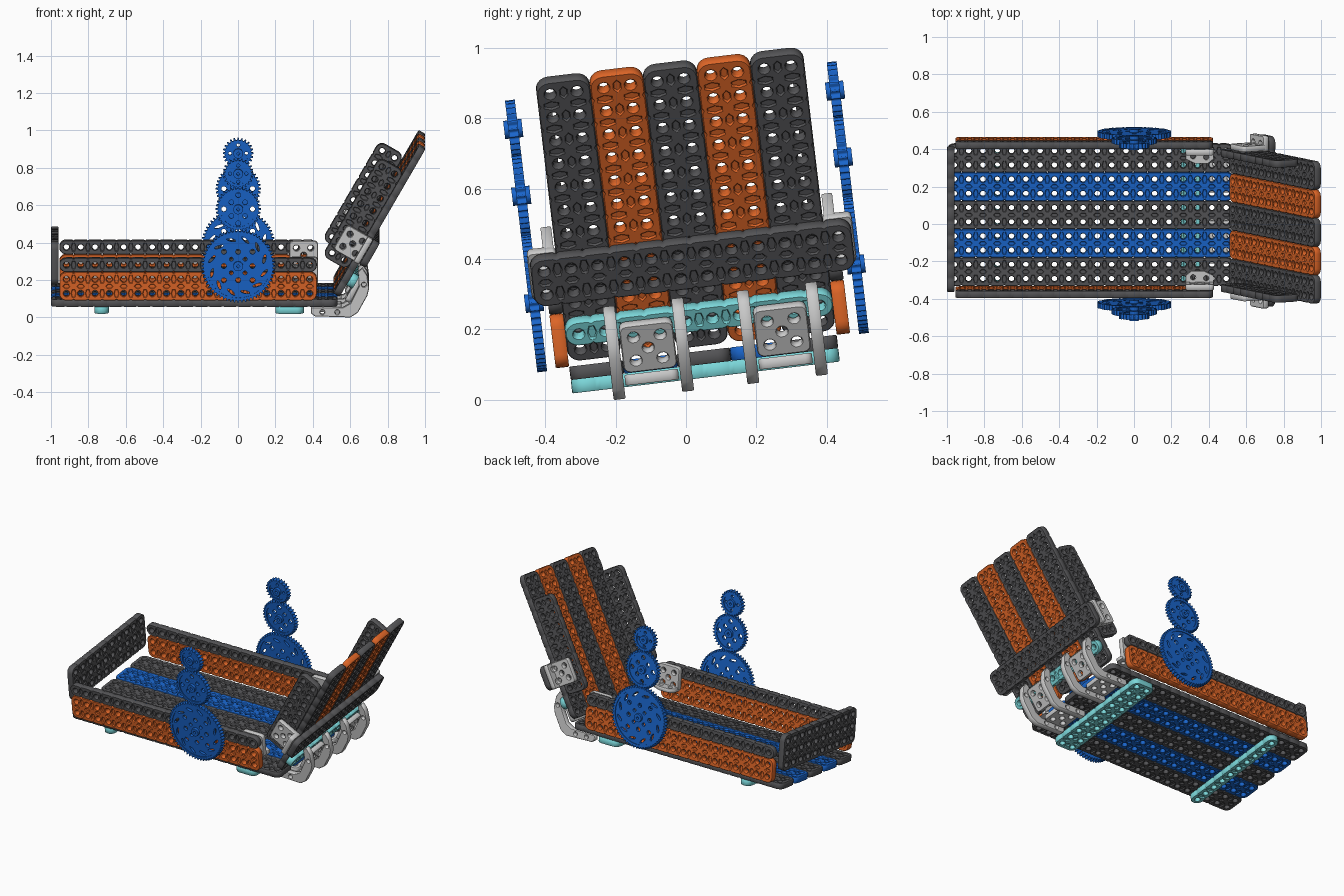
import bpy, bmesh
from math import pi, sin, cos, radians
from mathutils import Vector, Matrix

if "Cube" in bpy.data.objects:
    bpy.data.objects.remove(bpy.data.objects["Cube"])

P = 0.0765            # hole pitch
H = P / 4             # half thickness of a beam
C = 0.053             # centre line of the body across its width
TILT = Matrix.Rotation(radians(6.8), 4, 'X')   # whole model leans sideways
COLS = {'dark': (0.09, 0.09, 0.095, 1), 'orange': (0.72, 0.13, 0.02, 1),
        'blue': (0.01, 0.13, 0.6, 1), 'teal': (0.2, 0.68, 0.7, 1)}
mats = {}
for k, c in COLS.items():
    mats[k] = bpy.data.materials.new(k)
    mats[k].diffuse_color = c
parts, cache = [], {}


def ring(cx, cy, rx, ry=None, n=10, rot=0.0):
    ry = ry or rx
    out = []
    for i in range(n):
        a = 2 * pi * i / n
        x, y = rx * cos(a), ry * sin(a)
        out.append((cx + x * cos(rot) - y * sin(rot), cy + x * sin(rot) + y * cos(rot)))
    return out


def slab(bm, loops, half, bevel=0.0):
    """Extrude filled 2D loops (inner loops become holes) into bm."""
    cu = bpy.data.curves.new('tmp', 'CURVE')
    cu.dimensions, cu.fill_mode = '2D', 'BOTH'
    cu.extrude, cu.bevel_depth, cu.bevel_resolution = half - bevel, bevel, 0
    cu.offset = -bevel
    for lp in loops:
        s = cu.splines.new('POLY')
        s.points.add(len(lp) - 1)
        for pt, (x, y) in zip(s.points, lp):
            pt.co = (x, y, 0, 1)
        s.use_cyclic_u = True
    ob = bpy.data.objects.new('tmp', cu)
    bpy.context.collection.objects.link(ob)
    bpy.context.view_layer.update()
    me = bpy.data.meshes.new_from_object(ob.evaluated_get(bpy.context.evaluated_depsgraph_get()))
    bm.from_mesh(me)
    bpy.data.objects.remove(ob)
    bpy.data.curves.remove(cu)
    bpy.data.meshes.remove(me)


def finish(bm, name, col):
    bmesh.ops.remove_doubles(bm, verts=bm.verts, dist=1e-5)
    bmesh.ops.recalc_face_normals(bm, faces=bm.faces)
    me = bpy.data.meshes.new(name)
    bm.to_mesh(me)
    bm.free()
    if col in mats:
        me.materials.append(mats[col])
    return me


def outline(nx, ny):
    """Rounded bar outline with small nicks at each pitch along the long sides."""
    hx, hy, r = nx * P / 2, ny * P / 2, P * 0.48
    pts = []
    for sx, sy, a0 in ((1, 1, 0), (-1, 1, 90), (-1, -1, 180), (1, -1, 270)):
        for k in range(6):
            a = radians(a0 + 18 * k)
            pts.append((sx * (hx - r) + r * cos(a), sy * (hy - r) + r * sin(a)))
        if a0 in (0, 180):
            for i in range(1, nx):
                x = (hx - i * P) * sx
                pts += [(x + sx * .009, sy * hy), (x, sy * (hy - .005)), (x - sx * .009, sy * hy)]
    return pts


def beam_mesh(nx, ny, col):
    key = (nx, ny, col)
    if key not in cache:
        xs = [(i - (nx - 1) / 2) * P for i in range(nx)]
        ys = [(j - (ny - 1) / 2) * P for j in range(ny)]
        holes = [ring(x, y, .0155) for x in xs for y in ys]
        pockets = [ring(x + P / 2, y, .011, .022, 6, 0) for x in xs[:-1] for y in ys]
        pockets += [ring(x, y + P / 2, .017, .010, 6) for x in xs for y in ys[:-1]]
        bm = bmesh.new()
        slab(bm, [outline(nx, ny)] + holes + pockets, H, .003)      # ribbed skin
        core = [(x * .995, y * .96) for x, y in outline(nx, ny)]
        slab(bm, [core] + holes, H * .6)                            # inner web
        cache[key] = finish(bm, 'beam', col)
    return cache[key]


def place(me, name, pos, ax=(1, 0, 0), ay=(0, 1, 0)):
    ax, ay = Vector(ax).normalized(), Vector(ay).normalized()
    az = ax.cross(ay)
    m = Matrix((ax, ay, az)).transposed().to_4x4()
    m.translation = Vector(pos)
    ob = bpy.data.objects.new(name, me)
    ob.matrix_world = TILT @ m
    bpy.context.collection.objects.link(ob)
    parts.append(ob)
    return ob


def beam(name, nx, ny, col, pos, ax=(1, 0, 0), ay=(0, 1, 0)):
    return place(beam_mesh(nx, ny, col), name, pos, ax, ay)


X, Y, Z = (1, 0, 0), (0, 1, 0), (0, 0, 1)
FLOOR = 0.114

# floor planks and the cross bars underneath
for i in range(5):
    beam('floor_plank', 20, 2, ('dark', 'blue')[i % 2], (-.235, C + (i - 2) * 2 * P, FLOOR))
beam('floor_bar_narrow', 10, 1, 'teal', (-.73, C, FLOOR - 2 * H), Y, X)
beam('floor_bar_wide', 10, 2, 'teal', (.275, C, FLOOR - 2 * H), Y, X)

# side walls and end wall
for s in (-1, 1):
    v = C + s * (5 * P + H)
    beam('side_wall', 18, 2, 'orange', (-.268, v, FLOOR + H + P), X, Z)
    beam('side_rail', 18, 1, 'dark', (-.268, v, FLOOR + H + 2.5 * P), X, Z)
beam('end_wall', 10, 3, 'dark', (-1 + H, C, .325), Y, Z)

# tailgate: coordinates t along the slope, n out of its outer face
D, N = Vector((.5, 0, .866)), Vector((.866, 0, -.5))


def gate(t, v, n):
    return Vector((.524, C + v, .155)) + D * t + N * n


for i in range(5):
    beam('gate_plank', 12, 2, ('dark', 'orange')[i % 2], gate(6 * P, (i - 2) * 2 * P, 0), D, Y)
beam('gate_crossbar', 12, 2, 'dark', gate(.289, 0, 2 * H), Y, D)
beam('gate_bar', 10, 1, 'teal', gate(.11, 0, 2 * H), Y, D)
for s in (-1, 1):
    beam('gate_side', 8, 2, 'dark', gate(.455, s * (5 * P - H), -H - P), D, N)


# pale connector brackets
def simple(name, loops, half, bevel=0.0, col=None):
    bm = bmesh.new()
    slab(bm, loops, half, bevel)
    return finish(bm, name, col)


q = P / 2
five = [ring(a * q, b * q, .0155) for a, b in ((-1, -1), (-1, 1), (1, -1), (1, 1), (0, 0))]
sq = [(sx * (P - .02) + .02 * cos(radians(a0 + k)), sy * (P - .02) + .02 * sin(radians(a0 + k)))
      for sx, sy, a0 in ((1, 1, 0), (-1, 1, 90), (-1, -1, 180), (1, -1, 270)) for k in (0, 30, 60, 90)]
pad = simple('pad', [sq] + five, H * .8, .003)
leaf = simple('leaf', [[(x * .55, y) for x, y in sq], ring(0, q, .0155), ring(0, -q, .0155)], H * .8, .003)
cheek = simple('cheek', [[(.39, .045), (.41, .03), (.60, .024), (.64, .05), (.69, .14), (.70, .18), (.69, .25),
                          (.665, .29), (.64, .27), (.645, .19), (.60, .10), (.56, .078), (.39, .078)],
                         ring(.45, .053, .012), ring(.53, .052, .012), ring(.672, .2, .012)], .017, .003)
for v in (-2 * P, 3 * P):
    place(pad, 'hinge_floor_pad', (.475, C + v, FLOOR - 2 * H), X, Y)
    place(pad, 'hinge_gate_pad', gate(.06, v, 4 * H), Y, D)
    for s in (-1, 1):
        place(cheek, 'hinge_cheek', (0, C + v + s * .098, 0), X, Z)
gusset = simple('gusset', [[(0, 0), (.15, 0), (.15, .05), (.10, .075), (.03, .075), (0, .05)],
                           ring(.04, .04, .013), ring(.11, .035, .013)], .012, .002)
for s in (-1, 1):
    # gate corner brackets on the outer sides
    place(pad, 'gate_corner_pad', gate(.289, s * (5 * P + H), -.065), D, N)
    place(leaf, 'gate_corner_leaf', gate(.289, s * (5 * P + .04), 0), Y, D)
    # brackets inside the open end of the side walls
    place(pad, 'wall_corner_pad', (.35, C + s * (5 * P - H), FLOOR + H + 2 * P), X, Z)
    place(gusset, 'wall_corner_gusset', (.35 - s * -.075, C + s * (5 * P - H), .225), (-s, 0, 0), (0, -s, 0))


# gears
def gear_mesh(teeth, r, holes):
    out = []
    for i in range(teeth):
        for f, k in ((-.30, -1), (-.12, 1), (.12, 1), (.30, -1)):
            a = 2 * pi * (i + f) / teeth
            rr = r + k * .006
            out.append((rr * cos(a), rr * sin(a)))
    bm = bmesh.new()
    slab(bm, [out, ring(0, 0, r - .02, n=40)], .014)                # toothed rim
    slab(bm, [ring(0, 0, r - .015, n=40)] + holes, .009)            # web
    slab(bm, [ring(0, 0, .026, n=20), ring(0, 0, .010, n=4)], .026)  # hub
    return finish(bm, 'gear', 'blue')


def spokes(n, rad, rx, ry=None, skew=0.0, ph=0.0):
    return [ring(rad * cos(a), rad * sin(a), rx, ry, 10, a + skew)
            for a in (2 * pi * (i + ph) / n for i in range(n))]


gears = [('gear_large', .325, gear_mesh(60, 2.5 * P, spokes(4, P, .014) + spokes(4, 1.42 * P, .014, ph=.5)
                                        + spokes(4, .68 * P, .011, ph=.5)
                                        + spokes(12, .145, .026, .008, 1.1, .5))),
         ('gear_medium', .631, gear_mesh(36, 1.5 * P, spokes(4, P, .014) + spokes(4, .68 * P, .013, ph=.5))),
         ('gear_small', .822, gear_mesh(24, P, spokes(4, .57 * P, .009)))]
for s in (-1, 1):
    for name, w, me in gears:
        place(me, name, (0, C + s * .46, w), X, Z)

# settle on the ground and centre
bpy.context.view_layer.update()
pts = [o.matrix_world @ v.co for o in parts for v in o.data.vertices]
lo = [min(p[i] for p in pts) for i in range(3)]
hi = [max(p[i] for p in pts) for i in range(3)]
shift = Vector((-(lo[0] + hi[0]) / 2, -(lo[1] + hi[1]) / 2, -lo[2]))
for o in parts:
    o.matrix_world = Matrix.Translation(shift) @ o.matrix_world

for m in bpy.data.materials:
    if m.users and not m.is_grease_pencil:
        m.use_nodes = True
        m.node_tree.nodes["Principled BSDF"].inputs["Base Color"].default_value = m.diffuse_color
